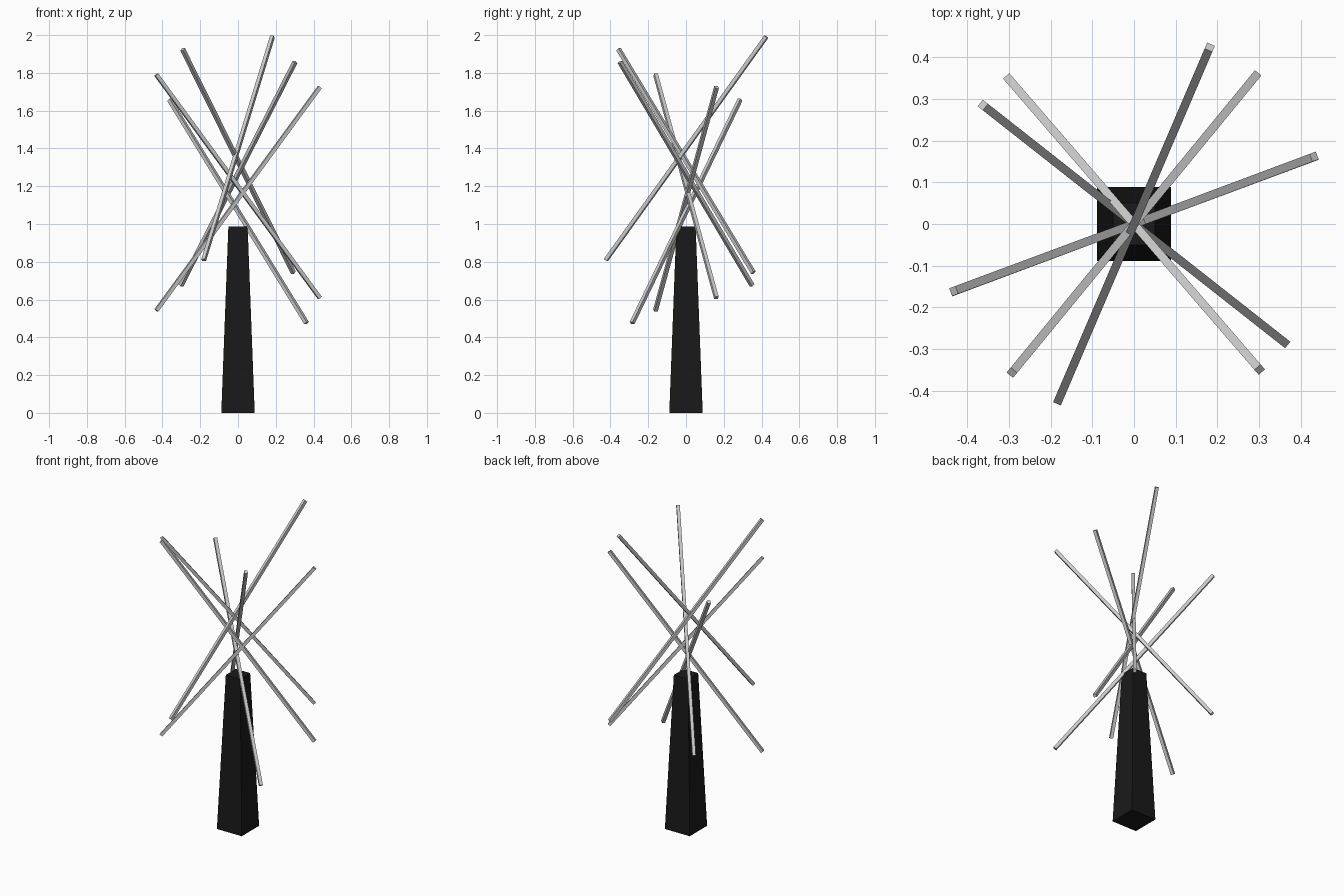
import bpy, bmesh
from math import radians, sqrt
from mathutils import Matrix

if "Cube" in bpy.data.objects:
    bpy.data.objects.remove(bpy.data.objects["Cube"])


def make_object(name, bm):
    mesh = bpy.data.meshes.new(name)
    bm.to_mesh(mesh)
    bm.free()
    obj = bpy.data.objects.new(name, mesh)
    bpy.context.collection.objects.link(obj)
    return obj


# Tapered square pedestal
HEIGHT = 0.987
bm = bmesh.new()
bmesh.ops.create_cone(bm, cap_ends=True, segments=4,
                      radius1=0.0885 * sqrt(2), radius2=0.051 * sqrt(2), depth=HEIGHT,
                      matrix=Matrix.Translation((0, 0, HEIGHT / 2)) @ Matrix.Rotation(radians(45), 4, 'Z'))
pedestal = make_object("pedestal", bm)
black = bpy.data.materials.new("black")
black.diffuse_color = (0.01, 0.01, 0.01, 1)
black.use_nodes = True
black.node_tree.nodes["Principled BSDF"].inputs["Base Color"].default_value = black.diffuse_color
pedestal.data.materials.append(black)

# Square rods crossing the centre axis: compass direction of each upper end, top rod first
LENGTH, THICK, TILT = 1.5, 0.02, 38
directions = [66.8, 230.6, -49.2, 200.4, 20.5, 141.8]
for i, direction in enumerate(directions):
    place = (Matrix.Translation((0, 0, 1.4 - i * 0.0667))
             @ Matrix.Rotation(radians(direction), 4, 'Z')
             @ Matrix.Rotation(radians(TILT), 4, 'Y')
             @ Matrix.Diagonal((THICK, THICK, LENGTH, 1)))
    bm = bmesh.new()
    bmesh.ops.create_cube(bm, size=1, matrix=place)
    make_object(f"rod_{i + 1}", bm)
